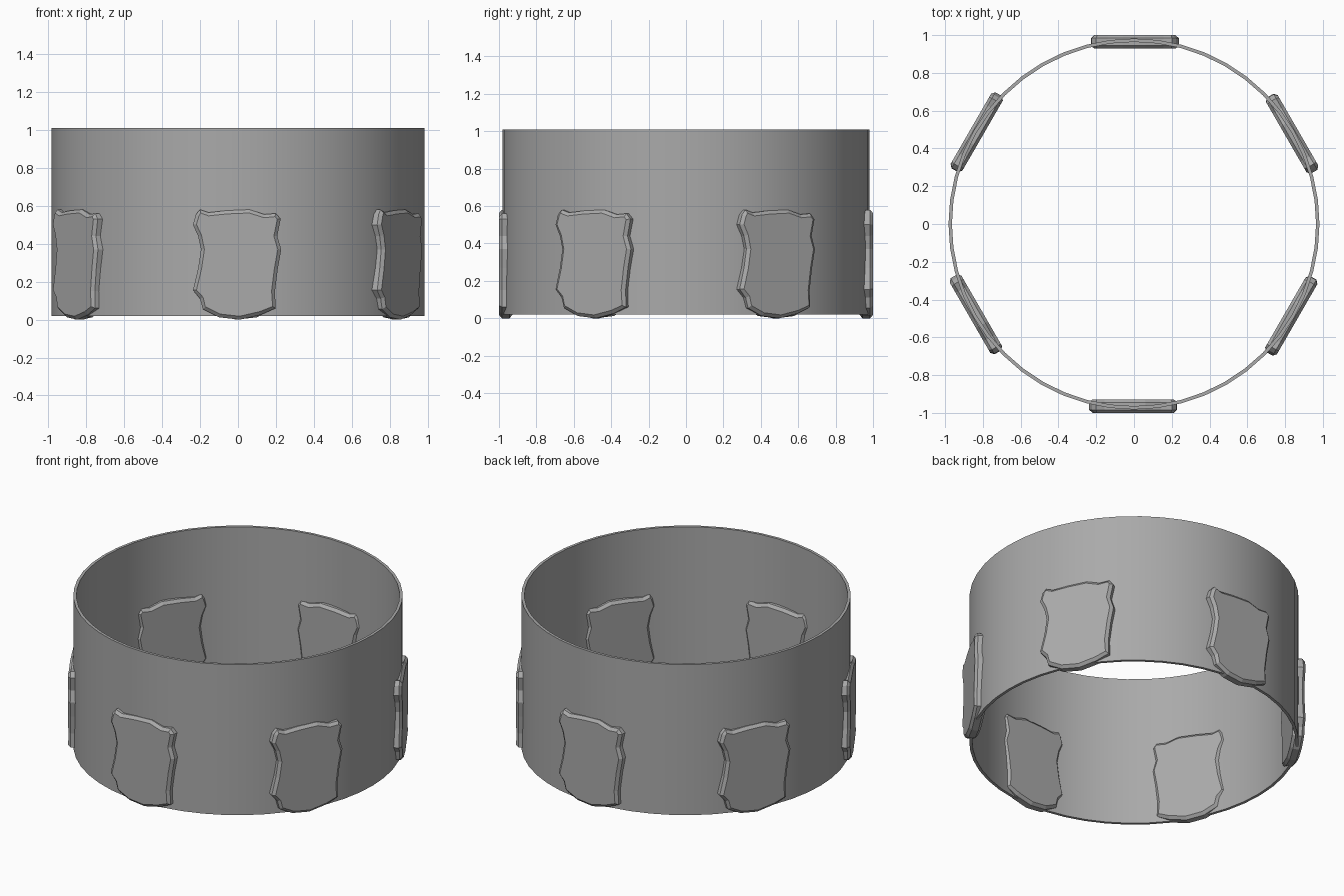
import bpy, bmesh, math
from mathutils import Vector, Matrix

cube = bpy.data.objects.get("Cube")
if cube:
    bpy.data.objects.remove(cube, do_unlink=True)

grey = bpy.data.materials.new("plain grey")
grey.use_nodes = True
COLOUR = (0.4, 0.4, 0.4, 1)
grey.diffuse_color = COLOUR
grey.node_tree.nodes["Principled BSDF"].inputs["Base Color"].default_value = COLOUR


def finish(name, bm, smooth):
    bmesh.ops.recalc_face_normals(bm, faces=bm.faces)
    mesh = bpy.data.meshes.new(name)
    bm.to_mesh(mesh)
    bm.free()
    mesh.materials.append(grey)
    obj = bpy.data.objects.new(name, mesh)
    bpy.context.collection.objects.link(obj)
    if smooth:
        bpy.ops.object.select_all(action='DESELECT')
        obj.select_set(True)
        bpy.context.view_layer.objects.active = obj
        bpy.ops.object.shade_smooth_by_angle(angle=math.radians(25))
    return obj


def loft(bm, loops):
    """Join consecutive vertex loops with quads."""
    for a, b in zip(loops, loops[1:]):
        n = len(a)
        for i in range(n):
            j = (i + 1) % n
            bm.faces.new((a[i], a[j], b[j], b[i]))


# Thin open band
SIDES = 48
bm = bmesh.new()
loops = []
for r, z in ((0.982, 0.02), (0.982, 1.01), (0.964, 1.01), (0.964, 0.02)):
    loops.append([bm.verts.new((r * math.cos(math.tau * i / SIDES),
                                r * math.sin(math.tau * i / SIDES), z))
                  for i in range(SIDES)])
loft(bm, loops + loops[:1])
finish("band", bm, True)

# Shield outline, clockwise from the upper left, as (across, up)
OUTLINE = [Vector(p) for p in (
    (-0.20, 0.58), (-0.155, 0.565), (-0.06, 0.575), (0.06, 0.58),
    (0.14, 0.555), (0.20, 0.56), (0.225, 0.53), (0.207, 0.44),
    (0.228, 0.37), (0.21, 0.27), (0.195, 0.15), (0.198, 0.06),
    (0.12, 0.025), (0.01, 0.0), (-0.10, 0.012), (-0.185, 0.055),
    (-0.20, 0.11), (-0.237, 0.155), (-0.21, 0.27), (-0.195, 0.37),
    (-0.21, 0.44), (-0.237, 0.50), (-0.222, 0.555))]


def inset(points, d):
    """Move each point inward along its corner direction."""
    out = []
    for i, p in enumerate(points):
        along = (points[(i + 1) % len(points)] - points[i - 1]).normalized()
        out.append(p + Vector((along.y, -along.x)) * d)
    return out


# Six chamfered shield plates set through the band
for k in range(6):
    bm = bmesh.new()
    loops = []
    for depth, d in ((-0.036, 0.018), (-0.02, 0), (0.02, 0), (0.036, 0.018)):
        loops.append([bm.verts.new((p.x, depth - 0.964, p.y))
                      for p in inset(OUTLINE, d)])
    loft(bm, loops)
    bm.faces.new(loops[0])
    bm.faces.new(loops[-1])
    bmesh.ops.transform(bm, verts=bm.verts,
                        matrix=Matrix.Rotation(math.radians(60 * k), 4, 'Z'))
    finish("shield_plate_%d" % (k + 1), bm, False)
